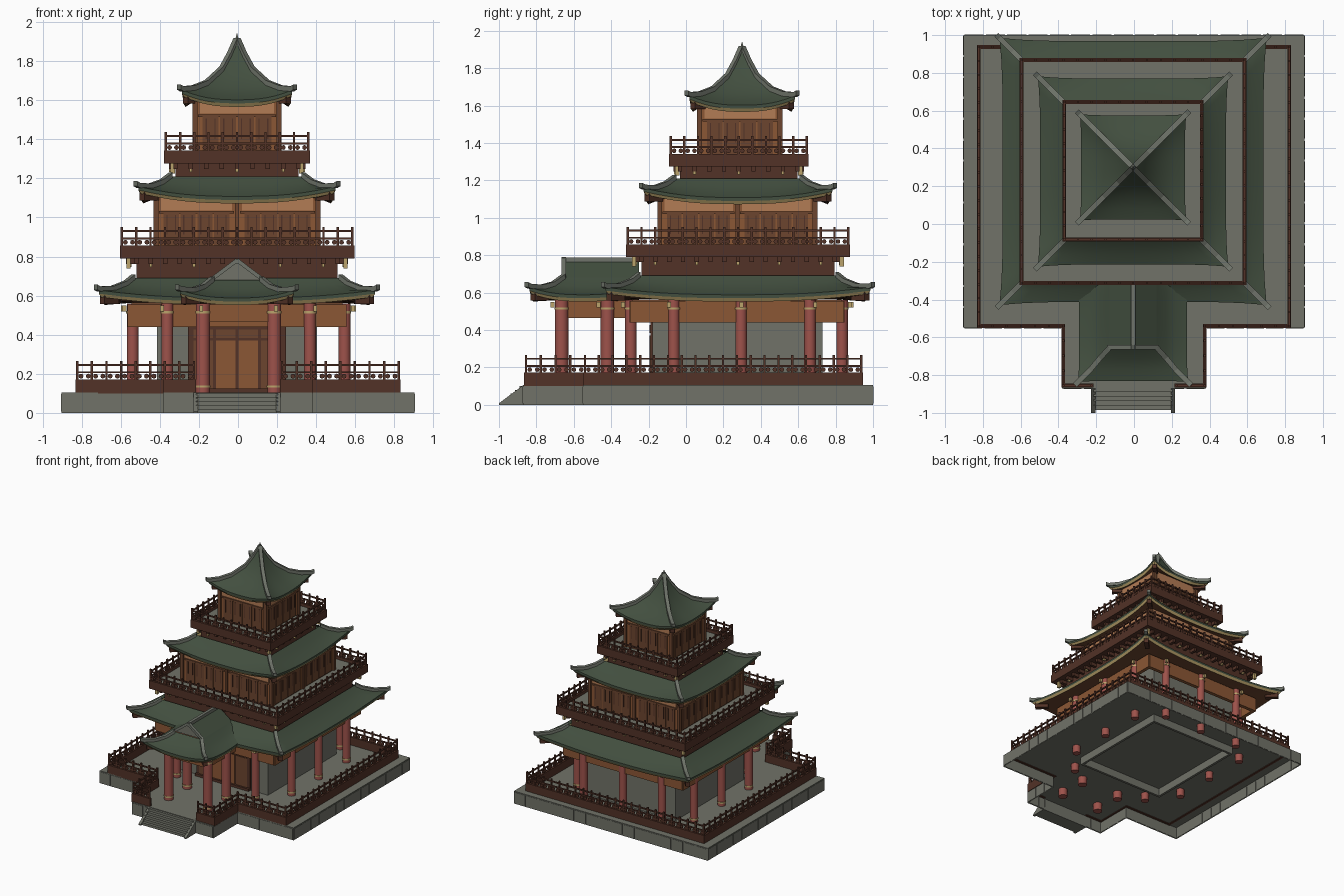
import bpy, bmesh, math
from mathutils import Matrix, Vector

if "Cube" in bpy.data.objects:
    bpy.data.objects.remove(bpy.data.objects["Cube"])

COL = {"stone": (.165, .17, .14), "roof_green": (.055, .078, .05), "ridge_gray": (.16, .175, .145),
       "dark_brown": (.085, .032, .02), "panel_brown": (.15, .06, .028), "orange_wood": (.26, .095, .035),
       "light_orange": (.45, .2, .09), "column_red": (.34, .085, .07), "gold_trim": (.5, .37, .15)}
MAT = {}
for n, c in COL.items():
    MAT[n] = bpy.data.materials.new(n)
    MAT[n].diffuse_color = (*c, 1)

CX, CY = -.005, .278          # tower centre
I4 = Matrix.Identity(4)


def finish(bm, name, mats, smooth=False):
    bmesh.ops.recalc_face_normals(bm, faces=bm.faces[:])
    me = bpy.data.meshes.new(name)
    bm.to_mesh(me)
    bm.free()
    for m in mats:
        me.materials.append(MAT[m])
    if smooth:
        me.shade_smooth()
        me.set_sharp_from_angle(angle=math.radians(32))
    ob = bpy.data.objects.new(name, me)
    bpy.context.collection.objects.link(ob)


def box(bm, c, s, M=I4, mi=0):
    r = bmesh.ops.create_cube(bm, size=1, matrix=M @ Matrix.Translation(c) @ Matrix.Diagonal((*s, 1)))
    for f in {f for v in r["verts"] for f in v.link_faces}:
        f.material_index = mi


def cyl(bm, c, r, h, M=I4, mi=0, seg=12, r2=None):
    q = bmesh.ops.create_cone(bm, cap_ends=True, segments=seg, radius1=r, radius2=r if r2 is None else r2,
                              depth=h, matrix=M @ Matrix.Translation(c))
    for f in {f for v in q["verts"] for f in v.link_faces}:
        f.material_index = mi


def sweep(bm, pts, w, h):
    """Rectangular bar along a path, sides kept vertical."""
    prev = None
    for i, p in enumerate(pts):
        d = pts[min(i + 1, len(pts) - 1)] - pts[max(i - 1, 0)]
        n = Vector((-d.y, d.x, 0)).normalized() * w / 2
        up = Vector((0, 0, h / 2))
        ring = [bm.verts.new(p + a) for a in (n + up, n - up, -n - up, -n + up)]
        if prev:
            for k in range(4):
                bm.faces.new((prev[k], prev[(k + 1) % 4], ring[(k + 1) % 4], ring[k]))
        else:
            bm.faces.new(ring)
        prev = ring
    bm.faces.new(prev)


def side(k, cx=CX, cy=CY):
    return Matrix.Translation((cx, cy, 0)) @ Matrix.Rotation(k * math.pi / 2, 4, 'Z')


# curved hipped roof: rings are (x0, x1, y0, y1, z) from the top down to the eave
def roof(name, rings, lift, soffit, corners=(0, 1, 2, 3)):
    N, n = 14, len(rings) - 1
    x0, x1, y0, y1, z = rings[-1]
    e = .012
    full = [(r, (i / n) ** 2) for i, r in enumerate(rings)]
    full += [((x0, x1, y0, y1, z - .018), 1), ((x0 + e, x1 - e, y0 + e, y1 - e, z - .036), 1), (soffit, 0)]
    bm, loops = bmesh.new(), []
    for (a0, a1, b0, b1, zz), s in full:
        c = [Vector((a0, b0)), Vector((a1, b0)), Vector((a1, b1)), Vector((a0, b1))]
        mid, loop = (c[0] + c[2]) / 2, []
        for k in range(4):
            for j in range(N):
                t = abs(2 * j / N - 1)
                p = mid + (c[k].lerp(c[(k + 1) % 4], j / N) - mid) * (1 + .025 * s * t ** 5)
                loop.append(bm.verts.new((p.x, p.y, zz + lift * s * t ** 2.6)))
        loops.append(loop)
    for i in range(len(loops) - 1):
        mi = 0 if i <= n else (1 if i == n + 1 else 2)
        if i == n:
            mi = 0
        for j in range(4 * N):
            k = (j + 1) % (4 * N)
            bm.faces.new((loops[i][j], loops[i][k], loops[i + 1][k], loops[i + 1][j])).material_index = mi
    paths = [[loops[i][k * N].co.copy() for i in range(n + 1)] for k in corners]
    finish(bm, name, ["roof_green", "gold_trim", "panel_brown"], True)
    # hip ridges with upturned tips, and corner beams under them
    br, bb = bmesh.new(), bmesh.new()
    for p in paths:
        d = (p[-1] - p[-2]).normalized()
        d.z = 0
        sweep(br, [q + Vector((0, 0, .006)) for q in p] + [p[-1] + d * .022 + Vector((0, 0, .015))], .028, .026)
        sweep(bb, [p[-1] - d * .13 + Vector((0, 0, -.045)), p[-1] - d * .025 + Vector((0, 0, -.045))], .035, .05)
    finish(br, name + "_hip_ridges", ["ridge_gray"])
    finish(bb, name + "_corner_beams", ["dark_brown"])


def sq(h, z, cy=CY):
    return (CX - h, CX + h, cy - h, cy + h, z)


roof("lower_roof", [sq(.53, .69), sq(.57, .652), sq(.63, .613), sq(.69, .588)], .04, sq(.52, .565))
roof("middle_roof", [sq(.34, 1.21), sq(.385, 1.17), sq(.44, 1.132), sq(.492, 1.108)], .05, sq(.41, 1.1))
roof("top_roof", [sq(.008, 1.9, .3), sq(.04, 1.825, .3), sq(.08, 1.745, .3), sq(.155, 1.665, .3),
                  sq(.22, 1.625, .3), sq(.275, 1.602, .3)], .05, sq(.21, 1.6, .3))
roof("porch_roof", [(-.13, .12, -.655, -.27, .68), (-.18, .17, -.71, -.27, .635), (-.23, .22, -.77, -.27, .605),
                    (-.29, .28, -.83, -.27, .588)], .04, (-.2, .19, -.68, -.27, .56), (0, 1))

bm = bmesh.new()
cyl(bm, (CX, .3, 1.885), .042, .11, Matrix.Translation((CX, .3, 0)) @ Matrix.Rotation(math.pi / 4, 4, 'Z')
    @ Matrix.Translation((-CX, -.3, 0)), seg=4, r2=.002)
finish(bm, "finial", ["ridge_gray"])

# porch gable: triangular prism, ridge and gable edge bars
bm = bmesh.new()
tri = [(CX - .125, .678), (CX + .125, .678), (CX, .772)]
f, b = [[bm.verts.new((x, y, z)) for x, z in tri] for y in (-.645, -.25)]
bm.faces.new(f).material_index = 1
for i, j in ((0, 2), (2, 1)):
    bm.faces.new((f[i], f[j], b[j], b[i]))
finish(bm, "porch_gable", ["roof_green", "stone"])
bm = bmesh.new()
sweep(bm, [Vector((CX, -.665, .775)), Vector((CX, -.25, .775))], .024, .026)
for s in (-1, 1):
    box(bm, (0, 0, 0), (.165, .025, .02), Matrix.Translation((CX + s * .066, -.653, .732))
        @ Matrix.Rotation(s * math.atan2(.094, .125), 4, 'Y'))
finish(bm, "porch_gable_ridges", ["ridge_gray"])

# stone platform (hollow underneath) with facing slabs
half = [(.38, -.87), (.38, -.55), (.903, -.55), (.903, 1)]
outline = half + [(-x, y) for x, y in reversed(half)]
bm = bmesh.new()
lo, hi = [[bm.verts.new((x, y, z)) for x, y in outline] for z in (0, .105)]
bm.faces.new(hi)
for i in range(8):
    j = (i + 1) % 8
    bm.faces.new((lo[i], lo[j], hi[j], hi[i]))
for i in range(8):
    a, c = Vector((*outline[i], 0)), Vector((*outline[(i + 1) % 8], 0))
    L, d = (c - a).length, (c - a).normalized()
    R, m = Matrix.Translation(a) @ Matrix.Rotation(math.atan2(d.y, d.x), 4, 'Z'), max(2, round((c - a).length / .11))
    for k in range(m):
        box(bm, ((k + .5) * L / m, 0, .052), (L / m - .012, .006, .09), R)
finish(bm, "stone_platform", ["stone"])

# entrance steps with sloped cheeks
bm = bmesh.new()
for k in range(5):
    y0, h = -.985 + k * .024, .02 * (k + 1)
    box(bm, (CX, (y0 - .865) / 2, h / 2), (.42, -.865 - y0, h))
for s in (-1, 1):
    r = [[bm.verts.new((CX + s * x, y, z)) for y, z in ((-1, 0), (-1, .008), (-.87, .105), (-.865, 0))] for x in (.2, .222)]
    bm.faces.new(r[0])
    bm.faces.new(r[1])
    for i in range(4):
        bm.faces.new((r[0][i], r[0][(i + 1) % 4], r[1][(i + 1) % 4], r[1][i]))
finish(bm, "entrance_steps", ["stone"])


# railing: solid kerb, round balusters, two rails and posts
def railing(name, path, z0, zk):
    bm = bmesh.new()
    for a, c in zip(path, path[1:]):
        a, c = Vector((*a, 0)), Vector((*c, 0))
        L, d = (c - a).length, (c - a).normalized()
        R = Matrix.Translation(a) @ Matrix.Rotation(math.atan2(d.y, d.x), 4, 'Z')
        box(bm, (L / 2, 0, (z0 + zk) / 2), (L + .02, .02, zk - z0), R)
        box(bm, (L / 2, 0, zk + .036), (L, .011, .01), R)
        box(bm, (L / 2, 0, zk + .074), (L, .011, .01), R)
        n = max(2, round(L / .074))
        for k in range(n + 1):
            box(bm, (k * L / n, 0, zk + .047), (.012, .012, .095), R)
        for k in range(2 * n):
            cyl(bm, (0, 0, 0), .0125, .008, R @ Matrix.Translation(((k + .5) * L / n / 2, 0, zk + .016))
                @ Matrix.Rotation(math.pi / 2, 4, 'X'), seg=8)
    finish(bm, name, ["dark_brown"])


way = [(.225, -.855), (.375, -.855), (.375, -.54), (.822, -.54), (.822, .937)]
railing("platform_railing_right", way + [(0, .937)], .1, .172)
railing("platform_railing_left", [(-x, y) for x, y in way + [(0, .937)]], .1, .172)


# balcony: bracketed skirt, deck with stone floor, railing
def balcony(name, h, skirt, z0, z1, zk, cy=CY):
    ring = [(CX - h, cy - h), (CX + h, cy - h), (CX + h, cy + h), (CX - h, cy + h), (CX - h, cy - h)]
    railing(name + "_railing", ring, z1, zk)
    bm = bmesh.new()
    box(bm, (CX, cy, (z0 + z1) / 2), (2 * skirt, 2 * skirt, z1 - z0))
    box(bm, (CX, cy, z1 + .02), (2 * h, 2 * h, .04))
    box(bm, (CX, cy, z1 + .041), (2 * h - .02, 2 * h - .02, .004), mi=1)
    n = round(skirt / .07)
    for k in range(4):
        for i in range(-n, n + 1):
            u, w = i * skirt / n, h - skirt
            box(bm, (u, -skirt - w * .35, z1 - .014), (.022, w * .7, .028), side(k, CX, cy))
            if i % 3 == 0:
                box(bm, (u, -skirt - w * .45, z1 - .034), (.014, .02, .018), side(k, CX, cy), 2)
        box(bm, (h - .035, -h + .035, z1 - .025), (.022, .022, .05), side(k, CX, cy), 2)
    finish(bm, name, ["dark_brown", "stone", "gold_trim"])


balcony("middle_balcony", .59, .515, .67, .79, .857)
balcony("top_balcony", .364, .315, 1.18, 1.275, 1.342, .282)


# upper storeys: walls, posts, lattice doors and pale upper boards on four sides
def storey(name, h, z0, zb, z1, bays, cy):
    bm = bmesh.new()
    box(bm, (CX, cy, (z0 + z1) / 2), (2 * h, 2 * h, z1 - z0))
    bw = 2 * h / bays
    for k in range(4):
        M = side(k, CX, cy)
        box(bm, (-h, -h, (z0 + z1) / 2), (.026, .026, z1 - z0), M, 1)
        for b in range(bays):
            u = -h + (b + .5) * bw
            if b:
                box(bm, (u - bw / 2, -h, (z0 + z1) / 2), (.022, .026, z1 - z0), M, 1)
            box(bm, (u, -h, (zb + z1) / 2), (bw - .05, .01, z1 - zb - .012), M, 3)
            box(bm, (u, -h - .002, zb - .004), (bw - .03, .014, .012), M, 1)
            pw = (bw - .07) / 4
            for i in range(4):
                x = u + (i - 1.5) * pw
                box(bm, (x, -h, (z0 + zb) / 2), (pw - .008, .012, zb - z0 - .02), M, 1)
                for q in (-.25, .25):
                    box(bm, (x + q * pw, -h - .002, z0 + (zb - z0) * .66), (.006, .014, (zb - z0) * .5), M, 2)
    finish(bm, name, ["orange_wood", "panel_brown", "dark_brown", "light_orange"])


storey("middle_storey", .415, .83, 1.03, 1.105, 2, .275)
storey("top_storey", .215, 1.315, 1.525, 1.605, 1, .288)

# ground storey stone walls and front doors
bm = bmesh.new()
for s in (-1, 1):
    box(bm, (CX + s * .4, .275, .3), (.02, .91, .52))
    box(bm, (CX, .275 + s * .445, .3), (.8, .02, .52))
finish(bm, "ground_walls", ["stone"])
bm = bmesh.new()
box(bm, (CX, -.183, .27), (.5, .012, .35))
for i in range(4):
    u = CX + (i - 1.5) * .115
    box(bm, (u, -.187, .24), (.1, .014, .26), mi=2 if i in (1, 2) else 1)
    box(bm, (u, -.187, .405), (.1, .014, .045), mi=1)
box(bm, (CX, -.19, .11), (.5, .04, .03))
finish(bm, "front_doors", ["dark_brown", "panel_brown", "orange_wood"])

# beams and ceilings over the veranda and porch
bm = bmesh.new()
for s in (-1, 1):
    box(bm, (CX + s * .545, .272, .498), (.03, 1.14, .115))
    box(bm, (CX, .272 + s * .56, .498), (1.1, .03, .115))
    box(bm, (CX + s * .182, -.48, .51), (.028, .4, .09))
box(bm, (CX, -.665, .51), (.39, .028, .09))
box(bm, (CX, .272, .558), (1.08, 1.12, .012), mi=1)
box(bm, (CX, -.47, .558), (.38, .4, .012), mi=1)
finish(bm, "veranda_beams", ["orange_wood", "panel_brown"])

# red columns with gold collars and bracket ends
cols = [(0, .835)]
for s in (-1, 1):
    cols += [(s * x, y) for x, y in ((.182, -.665), (.182, -.42), (.365, -.295), (.542, -.065),
                                     (.542, .295), (.542, .663), (.365, .835))]
bm = bmesh.new()
for x, y in cols:
    x += .003
    r = .036 if y < -.4 else .031
    cyl(bm, (x, y, .3), r, .52, seg=14)
    for z in (.135, .515):
        cyl(bm, (x, y, z), r + .003, .012, mi=1, seg=14)
    d = Vector((x - CX, y - CY, 0)).normalized()
    box(bm, (x + d.x * .05, y + d.y * .05, .535), (.02, .02, .03), mi=1)
finish(bm, "columns", ["column_red", "gold_trim"], True)

for m in bpy.data.materials:
    if m.users and not m.is_grease_pencil:
        m.use_nodes = True
        m.node_tree.nodes["Principled BSDF"].inputs["Base Color"].default_value = m.diffuse_color
